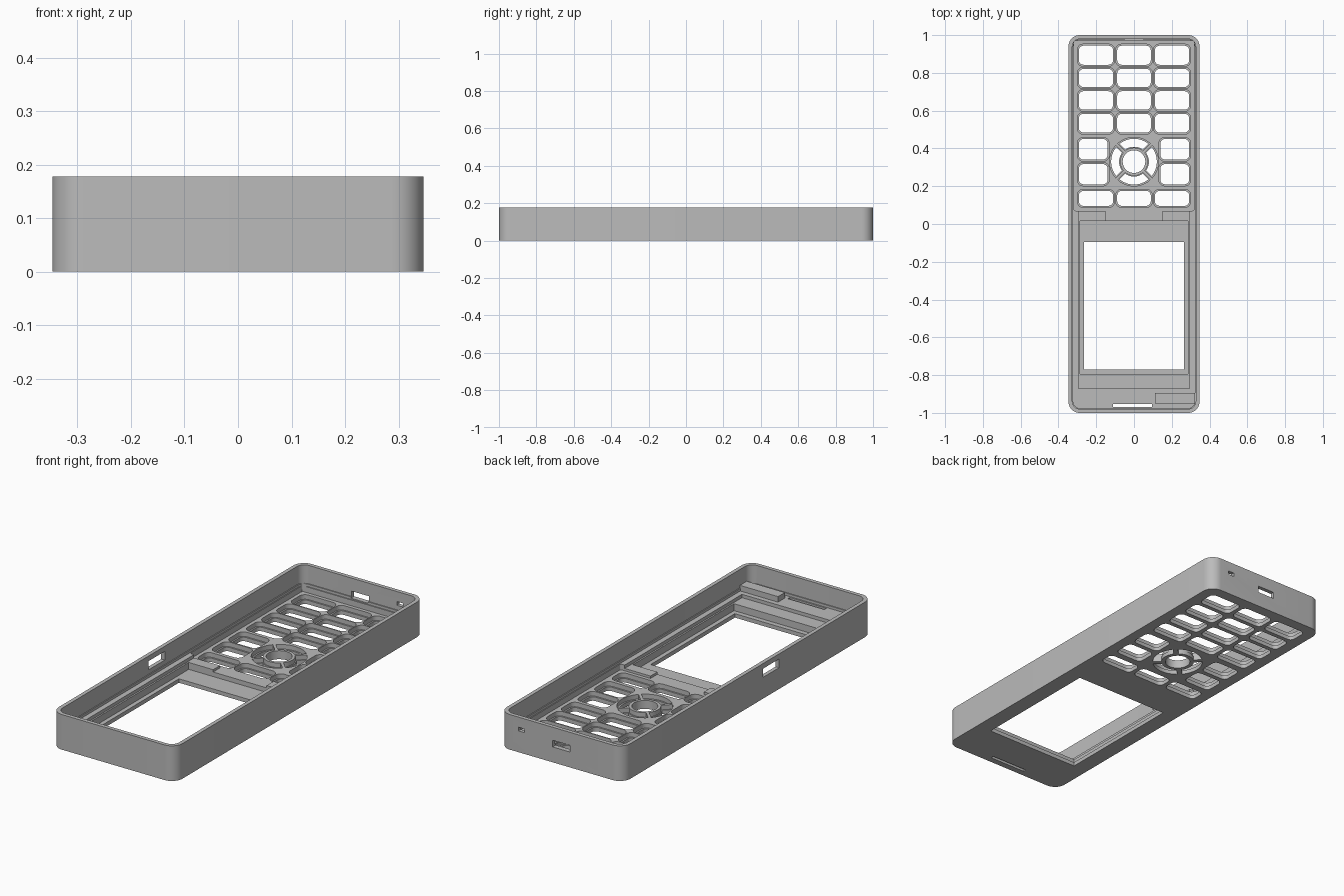
import bpy
import bmesh
from math import sin, cos, asin, pi, radians

cube = bpy.data.objects.get("Cube")
if cube:
    bpy.data.objects.remove(cube, do_unlink=True)

# Single plastic colour
grey = bpy.data.materials.new("grey plastic")
grey.use_nodes = True
colour = (0.5, 0.5, 0.5, 1)
grey.diffuse_color = colour
grey.node_tree.nodes["Principled BSDF"].inputs["Base Color"].default_value = colour

TOP = 0.178       # rim height
LEDGE = 0.072     # side rails and end shelf
SEAT = 0.055      # display seat
PAD = 0.043       # keypad plate
LIP = 0.02        # thin skin under keys and display
ABOVE, BELOW = 0.3, -0.1


def rounded(x0, x1, y0, y1, r=0.0, steps=8):
    """Counter-clockwise rounded rectangle outline."""
    if r == 0:
        return [(x0, y0), (x1, y0), (x1, y1), (x0, y1)]
    corners = [(x1 - r, y1 - r), (x0 + r, y1 - r), (x0 + r, y0 + r), (x1 - r, y0 + r)]
    pts = []
    for q, (cx, cy) in enumerate(corners):
        for i in range(steps + 1):
            a = (q + i / steps) * pi / 2
            pts.append((cx + r * cos(a), cy + r * sin(a)))
    return pts


def sector(cy, r0, r1, mid, half_gap, steps=12):
    """Quarter-ring outline whose straight ends leave a parallel spoke."""
    pts = []
    for r, way in ((r1, 1), (r0, -1)):
        span = pi / 4 - asin(half_gap / r)
        for i in range(steps + 1):
            a = mid + way * span * (2 * i / steps - 1)
            pts.append((r * cos(a), cy + r * sin(a)))
    return pts


def circle(cy, r, n=40):
    return [(r * cos(2 * pi * i / n), cy + r * sin(2 * pi * i / n)) for i in range(n)]


def prism(name, pts, z0, z1):
    bm = bmesh.new()
    face = bm.faces.new([bm.verts.new((x, y, z0)) for x, y in pts])
    side = bmesh.ops.extrude_face_region(bm, geom=[face])["geom"]
    bmesh.ops.translate(bm, vec=(0, 0, z1 - z0),
                        verts=[v for v in side if isinstance(v, bmesh.types.BMVert)])
    bmesh.ops.recalc_face_normals(bm, faces=bm.faces)
    mesh = bpy.data.meshes.new(name)
    bm.to_mesh(mesh)
    bm.free()
    mesh.materials.append(grey)
    obj = bpy.data.objects.new(name, mesh)
    bpy.context.collection.objects.link(obj)
    return obj


def cut(pts, z0, z1=ABOVE):
    """Subtract a prism from the shell."""
    tool = prism("cutter", pts, z0, z1)
    tool.hide_render = True
    mod = shell.modifiers.new("cut", "BOOLEAN")
    mod.operation = "DIFFERENCE"
    mod.solver = "EXACT"
    mod.object = tool
    bpy.context.view_layer.objects.active = shell
    bpy.ops.object.modifier_apply(modifier=mod.name)
    bpy.data.objects.remove(tool, do_unlink=True)


# Outer shell and hollow, with a thinner rim above a small step
shell = prism("phone_shell", rounded(-0.347, 0.347, -1, 1, 0.06, 12), 0, TOP)
cut(rounded(-0.322, 0.322, -0.975, 0.975, 0.036), LEDGE)
cut(rounded(-0.327, 0.327, -0.98, 0.98, 0.041), 0.085)

# Keypad plate, display seat, cable notch and display pocket
cut(rounded(-0.318, 0.318, 0.07, 0.97, 0.01, 3), PAD)
cut(rounded(-0.295, 0.295, -0.87, 0.08), SEAT)
cut(rounded(-0.15, 0.15, 0.005, 0.085), PAD)
cut(rounded(-0.287, 0.287, -0.795, 0.015), LIP)

# Display window and floor slot
cut(rounded(-0.265, 0.265, -0.77, -0.095), BELOW)
cut(rounded(-0.11, 0.095, -0.968, -0.952), BELOW)

# Key openings: a shallow flange pocket around a through hole
columns = [(-0.3, -0.103), (-0.097, 0.097), (0.103, 0.3)]
rows = [(0.835, 0.952), (0.717, 0.829), (0.597, 0.711), (0.476, 0.591), (0.088, 0.183)]
keys = [(c, r) for r in rows for c in columns]
keys += [(c, r) for c in [(-0.3, -0.132), (0.132, 0.3)]
         for r in [(0.333, 0.458), (0.202, 0.325)]]
for (x0, x1), (y0, y1) in keys:
    cut(rounded(x0, x1, y0, y1, 0.03, 5), LIP)
    e = 0.008
    cut(rounded(x0 + e, x1 - e, y0 + e, y1 - e, 0.024, 5), BELOW)

# Round direction pad and its centre button
PAD_Y = 0.33
for k in range(4):
    cut(sector(PAD_Y, 0.074, 0.129, k * pi / 2, 0.007), LIP)
    cut(sector(PAD_Y, 0.079, 0.121, k * pi / 2, 0.012), BELOW)
cut(circle(PAD_Y, 0.06), BELOW)

# Openings in the end wall and the right side wall
cut(rounded(-0.048, 0.048, 0.95, 1.1), 0.078, 0.112)
cut(rounded(0.205, 0.24, 0.95, 1.1), 0.108, 0.127)
cut(rounded(-0.45, -0.31, -0.25, -0.12), 0.108, 0.152)

# Support block in the front left corner
block = prism("support_block", rounded(0.11, 0.324, -0.95, -0.895), LEDGE - 0.01, 0.1)

for obj in (shell, block):
    bpy.ops.object.select_all(action="DESELECT")
    obj.select_set(True)
    bpy.context.view_layer.objects.active = obj
    bpy.ops.object.shade_smooth_by_angle(angle=radians(30))
